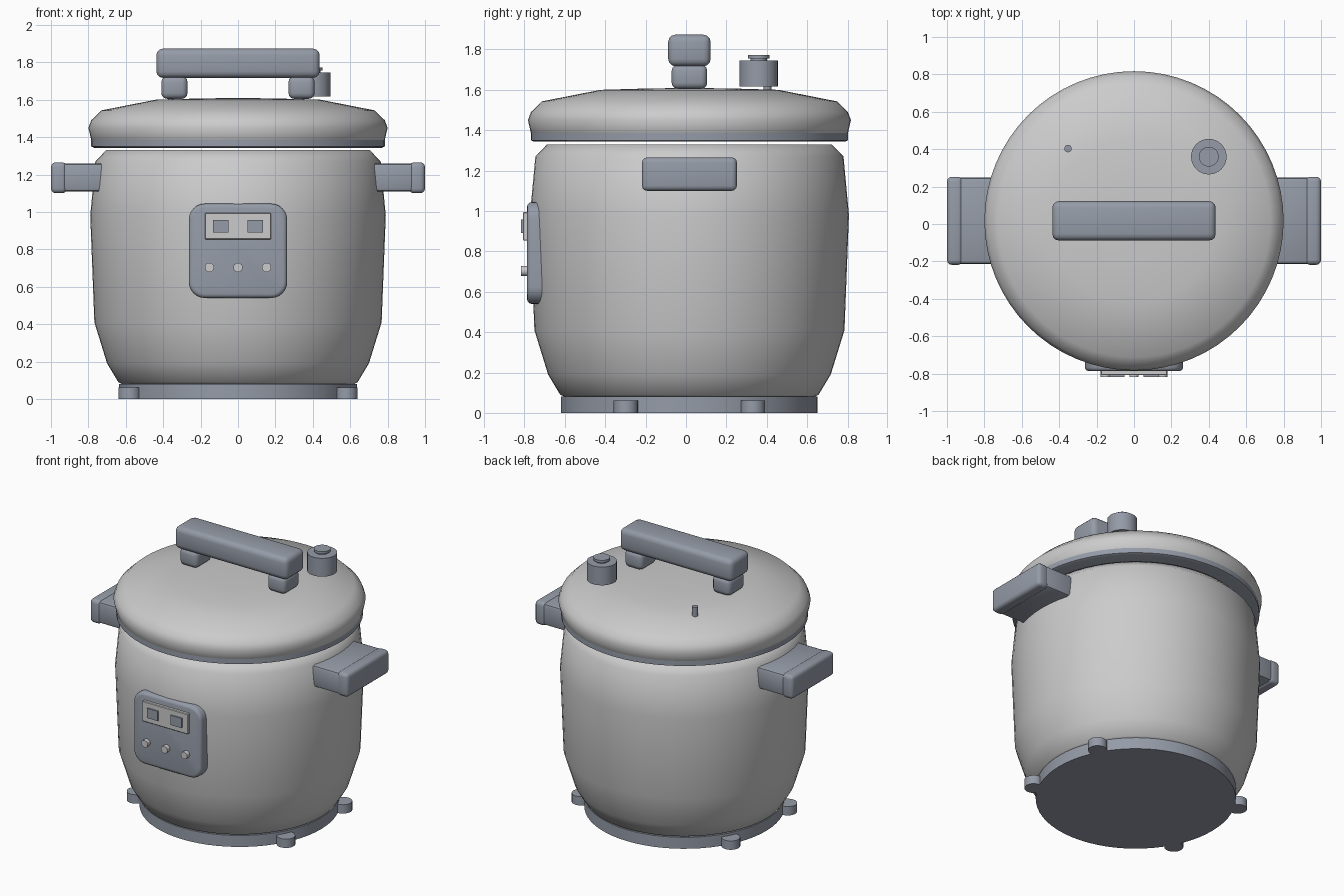
import bpy, bmesh, math

if "Cube" in bpy.data.objects:
    bpy.data.objects.remove(bpy.data.objects["Cube"])

CY = 0.017  # depth of the pot axis

dark = bpy.data.materials.new("dark_slate")
dark.diffuse_color = (0.30, 0.33, 0.39, 1)
dark.use_nodes = True
dark.node_tree.nodes["Principled BSDF"].inputs["Base Color"].default_value = dark.diffuse_color


def finish(name, bm, mat=None, angle=40):
    bmesh.ops.recalc_face_normals(bm, faces=bm.faces)
    me = bpy.data.meshes.new(name)
    bm.to_mesh(me)
    bm.free()
    ob = bpy.data.objects.new(name, me)
    bpy.context.collection.objects.link(ob)
    if mat:
        me.materials.append(mat)
    bpy.ops.object.select_all(action='DESELECT')
    ob.select_set(True)
    bpy.context.view_layer.objects.active = ob
    bpy.ops.object.shade_smooth_by_angle(angle=math.radians(angle))
    return ob


def lathe(name, profile, x=0, y=CY, sides=64, mat=None, angle=40):
    """Revolve (radius, z) points; both ends are capped."""
    bm = bmesh.new()
    rings = []
    for r, z in profile:
        rings.append([bm.verts.new((x + r * math.cos(2 * math.pi * i / sides),
                                    y + r * math.sin(2 * math.pi * i / sides), z))
                      for i in range(sides)])
    for a, b in zip(rings, rings[1:]):
        for i in range(sides):
            j = (i + 1) % sides
            bm.faces.new((a[i], a[j], b[j], b[i]))
    bm.faces.new(rings[0])
    bm.faces.new(rings[-1])
    return finish(name, bm, mat, angle)


def box(name, x, y, z, bevel=0.0, seg=2, mat=None):
    """Box from (min, max) ranges with optional rounded edges."""
    bm = bmesh.new()
    bmesh.ops.create_cube(bm, size=1)
    for v in bm.verts:
        v.co = [(lo + hi) / 2 + c * (hi - lo) for c, (lo, hi) in zip(v.co, (x, y, z))]
    if bevel:
        bmesh.ops.bevel(bm, geom=bm.edges[:], offset=bevel, segments=seg,
                        profile=0.5, affect='EDGES')
    return finish(name, bm, mat, 30)


# Base ring and feet
lathe("base", [(0.635, 0), (0.635, 0.08)], mat=dark)
for sx in (-1, 1):
    for sy in (-1, 1):
        lathe("foot", [(0.06, 0), (0.06, 0.062)], sx * 0.58, CY + sy * 0.315, 20, dark)

# Pot body
lathe("body", [(0.62, 0.08), (0.64, 0.09), (0.70, 0.19), (0.768, 0.41), (0.79, 0.98),
               (0.763, 1.27), (0.705, 1.33)], angle=60)

# Lid and its dark rim
lathe("lid_rim", [(0.77, 1.343), (0.785, 1.35), (0.785, 1.385)], mat=dark)
lathe("lid", [(0.775, 1.37), (0.785, 1.385), (0.80, 1.45), (0.785, 1.49), (0.73, 1.543), (0.44, 1.60),
              (0.2, 1.607), (0.01, 1.609)], angle=60)

# Lid handle: grip bar on two posts
box("lid_grip", (-0.437, 0.437), (CY - 0.105, CY + 0.105), (1.717, 1.873), 0.035, 3, dark)
for s in (-1, 1):
    box("grip_post", (s * 0.34 - 0.07, s * 0.34 + 0.07), (CY - 0.088, CY + 0.088),
        (1.605, 1.725), 0.03, 3, dark)

# Steam valve with cap, and float pin
lathe("steam_valve", [(0.095, 1.617), (0.095, 1.745)], 0.40, 0.36, 32, dark)
lathe("valve_cap", [(0.04, 1.74), (0.04, 1.755), (0.053, 1.755), (0.053, 1.772)],
      0.40, 0.36, 32, dark)
lathe("float_pin", [(0.02, 1.56), (0.02, 1.645)], -0.353, 0.403, 16, dark)

# Side handles: arm running into the body and outer grip
for s in (-1, 1):
    ends = lambda a, b: tuple(sorted((s * a, s * b)))
    box("side_handle_arm", ends(0.66, 0.945), (CY - 0.232, CY + 0.232),
        (1.108, 1.26), 0.02, 2, dark)
    box("side_handle_grip", ends(0.915, 1.0), (CY - 0.235, CY + 0.235),
        (1.10, 1.265), 0.025, 3, dark)

# Control panel: rounded plate with softened front edge
bm = bmesh.new()
outline = []
R, steps = 0.085, 6
for cx, cz, a0 in ((1, 1, 0), (-1, 1, 90), (-1, -1, 180), (1, -1, 270)):
    for k in range(steps + 1):
        a = math.radians(a0 + 90 * k / steps)
        outline.append((cx * (0.263 - R) + R * math.cos(a),
                        0.792 + cz * (0.252 - R) + R * math.sin(a)))
back = bm.faces.new([bm.verts.new((x, -0.68, z)) for x, z in outline])
ext = bmesh.ops.extrude_face_region(bm, geom=[back])
front = [g for g in ext["geom"] if isinstance(g, bmesh.types.BMFace)][0]
for v in front.verts:
    v.co.y = -0.787
bmesh.ops.bevel(bm, geom=front.edges[:], offset=0.022, segments=3, profile=0.5, affect='EDGES')
finish("control_panel", bm, dark)

# Display, its two windows, and three buttons
box("display", (-0.177, 0.177), (-0.808, -0.775), (0.853, 0.995), 0.004, 1)
for s in (-1, 1):
    box("display_window", (s * 0.092 - 0.042, s * 0.092 + 0.042), (-0.817, -0.80),
        (0.89, 0.958), mat=dark)
for i in (-1, 0, 1):
    b = lathe("button", [(0.025, 0), (0.025, 0.035)], 0, 0, 16)
    b.rotation_euler.x = math.pi / 2
    b.location = (i * 0.153, -0.782, 0.703)
